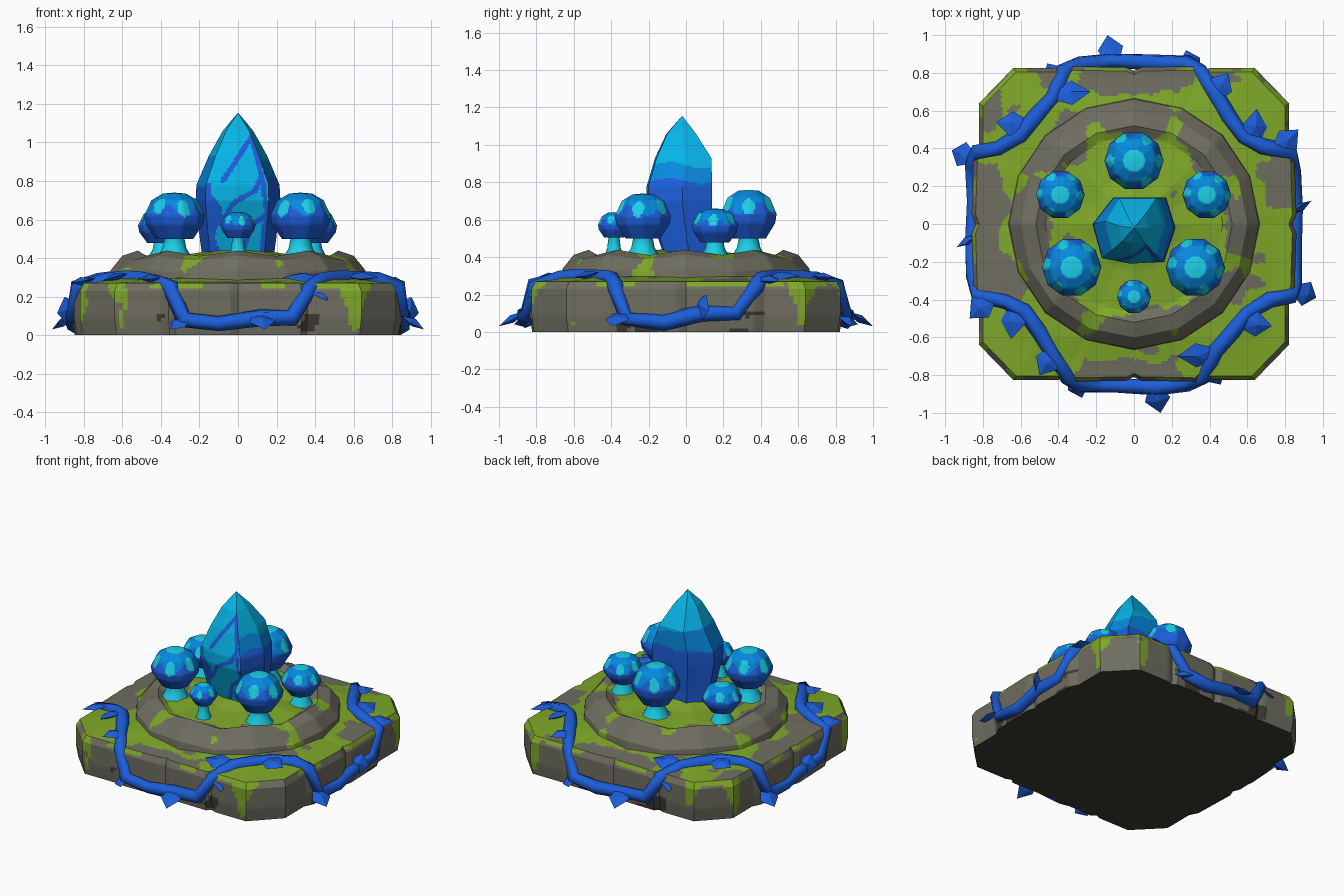
import bpy, bmesh, math
from mathutils import Vector, noise

if "Cube" in bpy.data.objects:
    bpy.data.objects.remove(bpy.data.objects["Cube"])

def material(name, rgb):
    m = bpy.data.materials.new(name)
    m.diffuse_color = (*rgb, 1)
    m.use_nodes = True
    m.node_tree.nodes["Principled BSDF"].inputs["Base Color"].default_value = m.diffuse_color
    return m

STONE, MOSS, BLUE, MID, CYAN, PALE, DARK = range(7)
MATS = [material("stone grey", (0.16, 0.155, 0.118)),
        material("moss green", (0.21, 0.39, 0.022)),
        material("deep blue", (0.012, 0.112, 0.70)),
        material("mid blue", (0.002, 0.25, 0.74)),
        material("crystal cyan", (0.002, 0.45, 0.80)),
        material("pale cyan", (0.012, 0.62, 0.80)),
        material("dark earth", (0.045, 0.042, 0.03))]

def finish(name, bm, paint, angle=None):
    bmesh.ops.remove_doubles(bm, verts=bm.verts, dist=0.0005)
    bmesh.ops.recalc_face_normals(bm, faces=bm.faces)
    bm.normal_update()
    for f in bm.faces:
        f.material_index = paint(f.calc_center_median(), f.normal)
        f.smooth = angle is not None
    for e in bm.edges:                               # keep strong edges sharp
        if angle is not None and len(e.link_faces) == 2:
            e.smooth = e.calc_face_angle() < math.radians(angle)
    me = bpy.data.meshes.new(name)
    bm.to_mesh(me)
    bm.free()
    for m in MATS:
        me.materials.append(m)
    bpy.context.collection.objects.link(bpy.data.objects.new(name, me))

def loft(name, rings, step, paint, angle=None):
    """Skin equal-length rings, finely cut so that colour areas follow a rule."""
    n = len(rings[0])
    cuts = [max(1, math.ceil(max((r[(i + 1) % n] - r[i]).length for r in rings) / step))
            for i in range(n)]
    rows = []
    for a, b in zip(rings, rings[1:] + rings[-1:]):
        nv = max(1, math.ceil(max((p - q).length for p, q in zip(a, b)) / step))
        for t in range(nv):
            ring = [p.lerp(q, t / nv) for p, q in zip(a, b)]
            rows.append([p.lerp(ring[(i + 1) % n], s / cuts[i])
                         for i, p in enumerate(ring) for s in range(cuts[i])])
    bm = bmesh.new()
    vs = [[bm.verts.new(p) for p in r] for r in rows]
    m = len(vs[0])
    for a, b in zip(vs, vs[1:]):
        for i in range(m):
            j = (i + 1) % m
            bm.faces.new((a[i], a[j], b[j], b[i]))
    bm.faces.new(vs[0][::-1])
    bm.faces.new(vs[-1])
    finish(name, bm, paint, angle)

def circle(r, z, n, cx=0, cy=0, wob=0.0):
    return [Vector((cx + r * math.cos(2 * math.pi * i / n), cy + r * math.sin(2 * math.pi * i / n),
                    z + (wob if i % 2 == 0 else -wob))) for i in range(n)]

def seg_dist(p, a, b):
    p, a, b = Vector(p), Vector(a), Vector(b)
    t = max(0, min(1, (p - a).dot(b - a) / (b - a).length_squared))
    return (p - a.lerp(b, t)).length

# Stone slab: chamfered square of corner and middle blocks
quad = [(0, .81), (.04, .83), (.33, .835), (.36, .81), (.40, .825), (.64, .825),
        (.82, .64), (.82, .42), (.85, .36), (.86, .05), (.84, 0)]
plan = sorted({(sx * x + 0.0, sy * y + 0.0) for x, y in quad for sx in (1, -1) for sy in (1, -1)},
              key=lambda p: math.atan2(p[1], p[0]))
slab_profile = [(.985, 0), (1, .09), (1, .23), (.975, .27), (.87, .278), (.74, .295), (.6, .30)]

def paint_slab(c, n):
    w = noise.noise(c * 4.5) + 0.4 * noise.noise(c * 11)
    if n.z < -0.5:
        return DARK
    if n.z < 0.75:                                   # mossy streaks down the corner blocks
        lo = min(abs(c.x), abs(c.y))
        if c.z < 0.11 and 0.15 < lo < 0.42 and w > 0.08:
            return DARK                              # shaded hollows at the foot
        streak = abs(lo - 0.61) < 0.36 * c.z * (0.7 + w)
        return MOSS if streak and w > -0.3 or c.z > .245 and w > 0 else STONE
    bare = w > 0.40
    bare |= abs(c.x) < 0.28 + 0.15 * w and abs(c.y) > 0.71 + 0.1 * w
    bare |= c.x < -0.66 + 0.12 * w and -0.42 < c.y < 0.32
    bare |= c.x < -0.72 + 0.1 * w and c.y > 0.48
    bare |= abs(abs(c.x) - 0.45 - 0.1 * w) < 0.09 and c.y > 0.74 + 0.05 * w
    bare |= c.x > 0.70 and abs(c.y - 0.2) < 0.08 + 0.1 * w
    return STONE if bare else MOSS

loft("stone_slab", [[Vector((x * s, y * s, z)) for x, y in plan] for s, z in slab_profile],
     0.022, paint_slab, 25)

# Raised ring of stones with a mossy floor
def paint_ring(c, n):
    r = math.hypot(c.x, c.y)
    w = noise.noise(c * 5 + Vector((3, 1, 7))) + 0.4 * noise.noise(c * 12)
    a = math.atan2(c.y, c.x)
    if r < 0.48 + 0.08 * w - 0.02 * math.cos(8 * a):
        return STONE if w > 0.45 else MOSS
    gap = abs((math.degrees(a) % 45) - 22.5)
    return MOSS if gap < 4 + 8 * w and w > -0.05 or c.z < 0.285 else STONE

ring_profile = [(.67, .25, 0), (.66, .33, .008), (.60, .40, .012), (.52, .425, .014),
                (.47, .40, .006), (.25, .415, .006), (.14, .44, 0), (.001, .44, 0)]
loft("stone_ring", [circle(r, z, 16, wob=w) for r, z, w in ring_profile], 0.022, paint_ring, 25)

# Crystal: seven sided, leaf-like veins on the front; rings are (x scale, y scale, y shift, z)
outline = [(.22, -.02), (.17, .14), (-.11, .14), (-.22, .0), (-.17, -.18), (-.02, -.21), (.16, -.20)]
shape = [(.84, .72, .035, .40), (.90, .80, .02, .50), (1, 1, 0, .70), (.98, 1, 0, .78),
         (.69, .86, .015, .93), (.36, .45, -.01, 1.06), (.003, .003, -.02, 1.155)]
veins = [[(.12, .42), (.15, .64), (.125, .82), (.07, 1.03)], [(.07, 1.03), (.0, .92), (-.08, .80)],
         [(.125, .84), (.09, .75), (-.02, .69), (-.09, .58)], [(.14, .62), (.07, .57), (.03, .45)]]

def paint_crystal(c, n):
    w = 0.06 * noise.noise(c * 6)
    if n.y < -0.4 and abs(n.x) < 0.85:
        if c.x < -0.10 + w and c.z < 0.82 + w:
            return BLUE
        d = min(seg_dist((c.x, c.z), a, b) for v in veins for a, b in zip(v, v[1:]))
        return BLUE if d < 0.013 else CYAN
    edge = 0.80 + w
    return BLUE if c.z < edge else MID if c.z < edge + 0.11 else CYAN

loft("crystal", [[Vector((x * sx, y * sy + dy, z)) for x, y in outline] for sx, sy, dy, z in shape],
     0.010, paint_crystal, 30)

# Mushrooms: x, y, cap radius, cap bottom, cap top
caps = [(0, .335, .157, .49, .76), (-.39, .155, .129, .47, .66), (.385, .155, .129, .47, .66),
        (-.33, -.23, .157, .49, .74), (.325, -.23, .157, .49, .74), (0, -.385, .09, .50, .64)]
cap_profile = [(.3, .12), (.62, .04), (.95, .34), (1, .52), (.76, .84), (.38, .98), (.003, 1)]
for k, (x, y, R, z0, z1) in enumerate(caps):
    H = z1 - z0
    spots = [Vector((math.cos(i * math.pi / 3 + k), math.sin(i * math.pi / 3 + k),
                     0.55 + 0.1 * (i % 2))).normalized() for i in range(6)]
    def paint_cap(c, n):
        p = Vector(((c.x - x) / R, (c.y - y) / R, (c.z - z0) / H))
        if math.hypot(p.x, p.y) < 0.34 and p.z > 0.5:
            return PALE
        d = Vector((p.x, p.y, p.z - 0.2)).normalized()
        if p.z > 0.35 and any(d.angle(s) < 0.21 for s in spots):
            return PALE
        return BLUE if p.z < 0.65 + 0.12 * math.sin(4 * math.atan2(p.y, p.x) + k) else MID
    loft("mushroom_cap_%d" % k, [circle(r * R, z0 + t * H, 10, x, y) for r, t in cap_profile],
         R * 0.09, paint_cap, 50)
    q = R / 0.15
    loft("mushroom_stem_%d" % k, [circle(r * q, z, 8, x, y) for r, z in
         [(.095, .39), (.06, .45), (.05, .50), (.06, z0 + 0.16 * H)]], 1, lambda c, n: PALE, 50)

# Vine: closed loop, second half is the first turned by 180 degrees
half = [(-.68, -.41, .285), (-.58, -.46, .295), (-.50, -.57, .29), (-.43, -.69, .28), (-.35, -.81, .25),
        (-.28, -.85, .08), (-.10, -.855, .06), (.12, -.865, .09), (.28, -.845, .09), (.37, -.81, .24),
        (.43, -.67, .285), (.52, -.57, .295), (.60, -.47, .295), (.72, -.40, .285), (.83, -.38, .25),
        (.855, -.32, .07), (.85, -.12, .05), (.855, .08, .10), (.85, .27, .10), (.83, .38, .25)]
path = half + [(-x, -y, z) for x, y, z in half]
cu = bpy.data.curves.new("vine", 'CURVE')
cu.dimensions = '3D'
cu.bevel_depth = 0.045
cu.bevel_resolution = 1
sp = cu.splines.new('POLY')
sp.points.add(len(path) - 1)
for i, (pt, co) in enumerate(zip(sp.points, path)):
    pt.co = (*co, 1)
    pt.radius = 1.0 if i % 3 else 0.88
sp.use_cyclic_u = True
cu.materials.append(MATS[BLUE])
bpy.context.collection.objects.link(bpy.data.objects.new("vine", cu))

# Vine leaves: folded kites (base, tip), repeated on the opposite side
leaves = [((.11, -.86, .11), (.14, -1.0, .03)), ((.86, -.35, .10), (.965, -.39, .03)),
          ((.57, -.52, .31), (.73, -.54, .30)), ((.43, -.69, .30), (.23, -.70, .30)),
          ((.39, -.74, .27), (.46, -.85, .18)), ((-.42, -.67, .30), (-.50, -.80, .29)),
          ((-.76, -.39, .29), (-.87, -.50, .27)), ((-.63, -.43, .30), (-.65, -.61, .30)),
          ((.87, .07, .08), (.90, .11, .20)), ((-.27, -.85, .09), (-.35, -.88, .03))]
bm = bmesh.new()
for turn in (1, -1):
    for b, t in leaves:
        b, t = (Vector((p[0] * turn, p[1] * turn, p[2])) for p in (b, t))
        d = t - b
        n = Vector((b.x * 0.5, b.y * 0.5, 1)).normalized()
        side = d.cross(n).normalized() * 0.068
        up = side.cross(d).normalized() * 0.022
        m = b + d * 0.5
        pts = [b + side * 0.5, b - side * 0.5, m + side, m - side, t, m + up, m - up]
        bmesh.ops.convex_hull(bm, input=[bm.verts.new(p) for p in pts])
finish("vine_leaves", bm, lambda c, n: BLUE)
